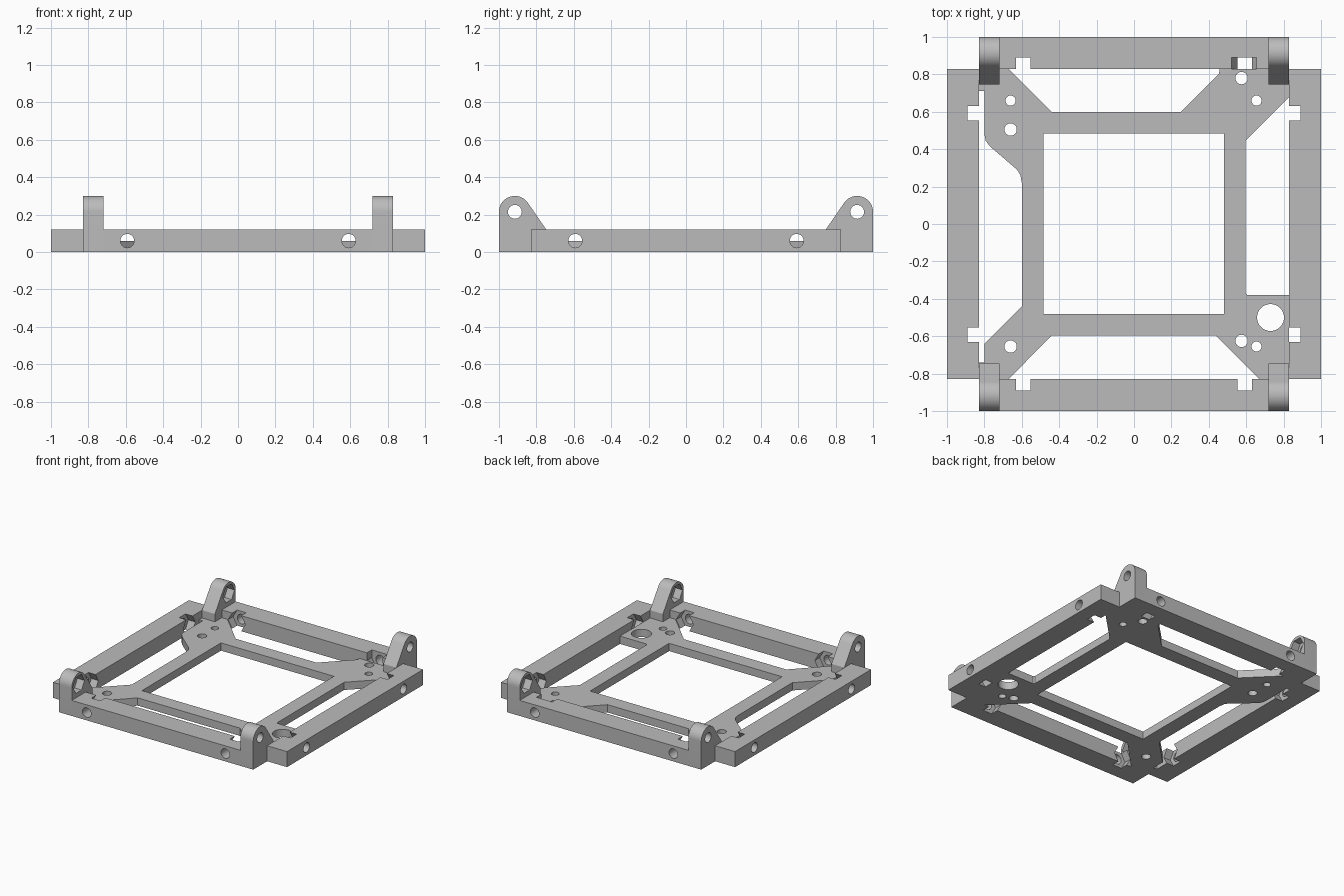
import bpy, bmesh
from math import cos, sin, pi, radians

if "Cube" in bpy.data.objects:
    bpy.data.objects.remove(bpy.data.objects["Cube"], do_unlink=True)

grey = bpy.data.materials.new("plain grey")
grey.use_nodes = True
grey.diffuse_color = (0.5, 0.5, 0.5, 1)
grey.node_tree.nodes["Principled BSDF"].inputs["Base Color"].default_value = (0.5, 0.5, 0.5, 1)

H, MID, IN, OUT = 0.12, 0.06, 0.83, 1.0   # rail height, hole height, rail inner and outer faces
PLATE = 0.06                              # plate thickness
EAR_IN, EAR_Y, EAR_Z, EAR_R = 0.72, 0.915, 0.215, 0.085


def prism(name, pts, axis, lo, hi):
    """Extrude a 2D outline along an axis from lo to hi."""
    place = {"X": lambda a, b, t: (t, a, b),
             "Y": lambda a, b, t: (a, t, b),
             "Z": lambda a, b, t: (a, b, t)}[axis]
    bm = bmesh.new()
    low, high = ([bm.verts.new(place(a, b, t)) for a, b in pts] for t in (lo, hi))
    bm.faces.new(low)
    bm.faces.new(high)
    for i in range(len(pts)):
        j = (i + 1) % len(pts)
        bm.faces.new((low[i], low[j], high[j], high[i]))
    bmesh.ops.recalc_face_normals(bm, faces=bm.faces)
    mesh = bpy.data.meshes.new(name)
    bm.to_mesh(mesh)
    bm.free()
    mesh.materials.append(grey)
    obj = bpy.data.objects.new(name, mesh)
    bpy.context.collection.objects.link(obj)
    return obj


def rect(a0, b0, a1, b1):
    return [(a0, b0), (a1, b0), (a1, b1), (a0, b1)]


def ring(a, b, r, n=32):
    return [(a + r * cos(2 * pi * i / n), b + r * sin(2 * pi * i / n)) for i in range(n)]


def cut(obj, cutters):
    """Subtract the cutters, keep the result and tidy up."""
    for c in cutters:
        c.hide_render = True
        mod = obj.modifiers.new("cut", "BOOLEAN")
        mod.operation, mod.solver, mod.object = "DIFFERENCE", "EXACT", c
    bpy.context.view_layer.update()
    graph = bpy.context.evaluated_depsgraph_get()
    mesh = bpy.data.meshes.new_from_object(obj.evaluated_get(graph))
    obj.modifiers.clear()
    obj.data = mesh
    for c in cutters:
        bpy.data.objects.remove(c, do_unlink=True)
    bpy.ops.object.select_all(action="DESELECT")
    obj.select_set(True)
    bpy.context.view_layer.objects.active = obj
    bpy.ops.object.shade_smooth_by_angle(angle=radians(30))


def span(s, a, b):
    return sorted((s * a, s * b))


def bolt_cutters(axis, s):
    """Round bolt holes and hexagonal nut pockets near both ends of a rail."""
    out = []
    for p in (-0.592, 0.592):
        out.append(prism("bolt_cutter", ring(p, MID, 0.037), axis, *span(s, 0.8, 1.05)))
        out.append(prism("nut_cutter", ring(p, MID, 0.073, 6), axis, *span(s, 0.8, 0.89)))
    return out


# Side rails, end rails and hinge ears
for s, side, end in ((1, "left", "back"), (-1, "right", "front")):
    lo, hi = span(s, IN, OUT)
    rail = prism(side + "_rail", rect(-IN, 0, IN, H), "X", lo, hi)
    cut(rail, bolt_cutters("X", s))

    rail = prism(end + "_rail", rect(-EAR_IN, 0, EAR_IN, H), "Y", lo, hi)
    cutters = bolt_cutters("Y", s)
    if end == "back":  # one nut pocket is open at the top
        cutters.append(prism("slot_cutter", rect(0.52, MID, 0.655, 0.2), "Y", 0.8, 0.89))
    cut(rail, cutters)

    # Ear outline: foot, rounded top, sloping inner edge
    arc = [(EAR_Y + EAR_R * cos(radians(a)), EAR_Z + EAR_R * sin(radians(a)))
           for a in range(0, 151, 6)]
    outline = [(IN, 0), (OUT, 0)] + arc + [(0.747, H), (0.747, 0.05), (IN, 0.05)]
    outline = [(s * y, z) for y, z in outline]
    for t, name in ((1, "left"), (-1, "right")):
        ear = prism(f"{end}_{name}_ear", outline, "X", *span(t, EAR_IN, IN))
        cut(ear, [prism("pin_cutter", ring(s * EAR_Y, EAR_Z, 0.037), "X", *span(t, 0.6, 0.9)),
                  prism("nut_cutter", ring(s * EAR_Y, EAR_Z, 0.07, 6), "X", *span(t, 0.6, 0.78))])

# Base plate with centre opening, four side windows and screw holes
plate = prism("base_plate", rect(-IN, -IN, IN, IN), "Z", 0, PLATE)
windows = [
    rect(-0.485, -0.48, 0.48, 0.485),
    [(-0.69, 0.85), (-0.44, 0.60), (0.25, 0.60), (0.455, 0.805), (0.46, 0.85)],
    [(-0.69, -0.85), (-0.44, -0.595), (0.435, -0.595), (0.69, -0.85)],
    [(0.85, 0.70), (0.595, 0.445), (0.595, -0.37), (0.605, -0.38), (0.85, -0.38)],
    [(-0.85, 0.71), (-0.80, 0.71), (-0.80, 0.48), (-0.793, 0.445), (-0.77, 0.415),
     (-0.625, 0.29), (-0.607, 0.26), (-0.60, 0.22), (-0.60, -0.44), (-0.80, -0.64),
     (-0.80, -0.74), (-0.85, -0.74)],
]
holes = [(-0.66, 0.66, 0.027), (-0.66, 0.505, 0.033), (0.575, 0.78, 0.033),
         (0.655, 0.66, 0.027), (0.73, -0.50, 0.072), (0.575, -0.625, 0.033),
         (0.655, -0.655, 0.027), (-0.66, -0.655, 0.033)]
shapes = windows + [ring(*h) for h in holes]
cut(plate, [prism("plate_cutter", p, "Z", -0.1, 0.3) for p in shapes])
